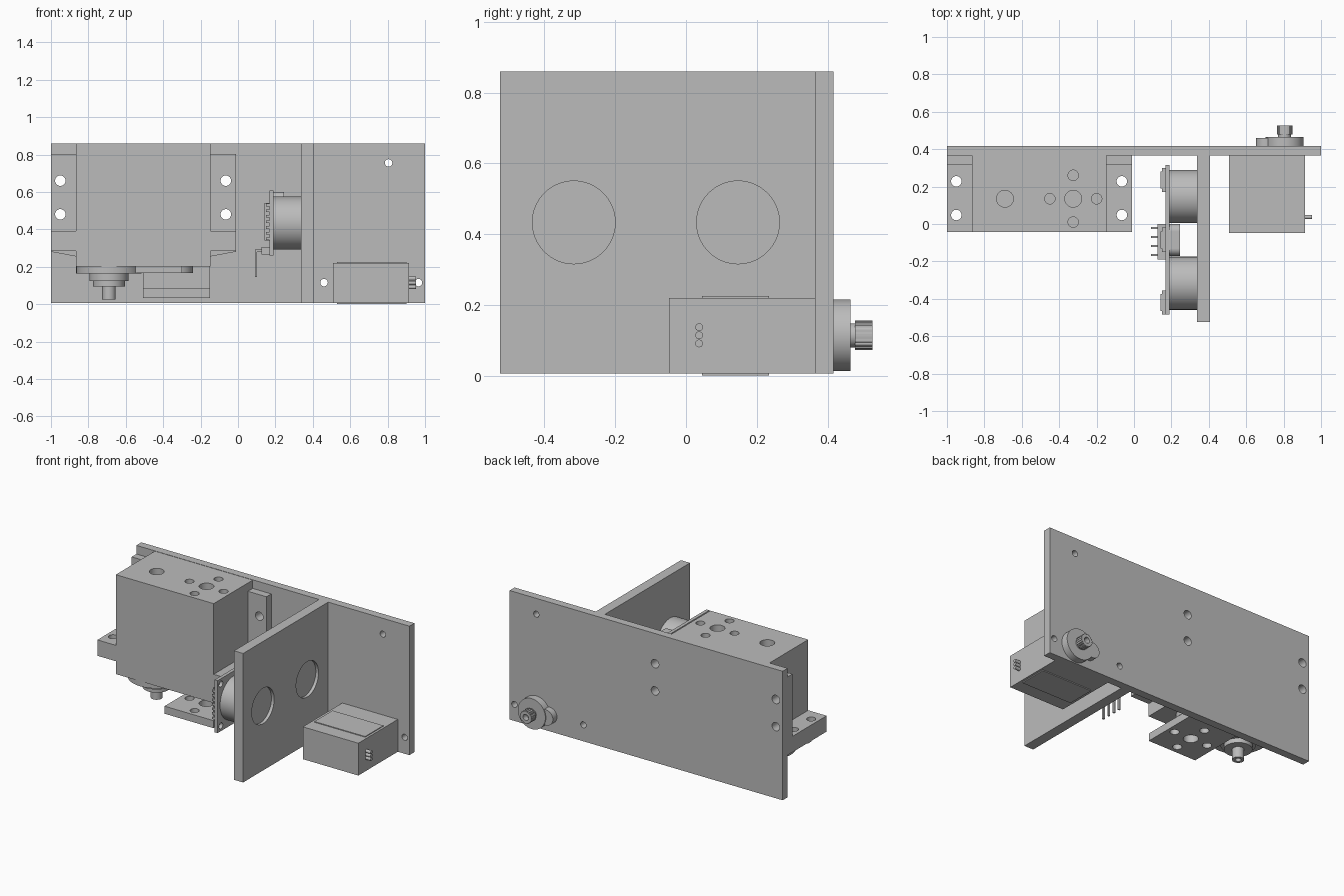
import bpy
import bmesh
import math
from mathutils import Matrix, Vector

cube = bpy.data.objects.get("Cube")
if cube:
    bpy.data.objects.remove(cube, do_unlink=True)

grey = bpy.data.materials.new("plain grey")
grey.use_nodes = True
colour = (0.5, 0.5, 0.5, 1)
grey.diffuse_color = colour
grey.node_tree.nodes["Principled BSDF"].inputs["Base Color"].default_value = colour

TURN = {"x": Matrix.Rotation(math.pi / 2, 4, "Y"),
        "y": Matrix.Rotation(-math.pi / 2, 4, "X"),
        "z": Matrix.Identity(4)}


def add_box(bm, x, y, z):
    lo, hi = Vector((x[0], y[0], z[0])), Vector((x[1], y[1], z[1]))
    m = Matrix.Translation((lo + hi) / 2) @ Matrix.Diagonal((hi - lo).to_4d())
    bmesh.ops.create_cube(bm, size=1, matrix=m)


def add_cyl(bm, axis, a, b, r, span, n=32):
    """Cylinder along an axis; a, b are the other two coordinates in order."""
    mid = sum(span) / 2
    c = {"x": (mid, a, b), "y": (a, mid, b), "z": (a, b, mid)}[axis]
    bmesh.ops.create_cone(bm, cap_ends=True, segments=n, radius1=r, radius2=r,
                          depth=span[1] - span[0],
                          matrix=Matrix.Translation(c) @ TURN[axis])


def finish(name, bm, smooth=False):
    mesh = bpy.data.meshes.new(name)
    bm.to_mesh(mesh)
    bm.free()
    mesh.materials.append(grey)
    ob = bpy.data.objects.new(name, mesh)
    bpy.context.collection.objects.link(ob)
    bpy.ops.object.select_all(action="DESELECT")
    ob.select_set(True)
    bpy.context.view_layer.objects.active = ob
    if smooth:
        bpy.ops.object.shade_smooth_by_angle(angle=math.radians(35))
    return ob


def box(name, x, y, z):
    bm = bmesh.new()
    add_box(bm, x, y, z)
    return finish(name, bm)


def cyl(name, *args, **kw):
    bm = bmesh.new()
    add_cyl(bm, *args, **kw)
    return finish(name, bm, True)


def drill(ob, holes, boxes=()):
    """Cut round holes and box slots out of a part."""
    bm = bmesh.new()
    for h in holes:
        add_cyl(bm, *h)
    for b in boxes:
        add_box(bm, *b)
    cutter = finish("cutter", bm)
    cutter.hide_render = True
    mod = ob.modifiers.new("holes", "BOOLEAN")
    mod.operation, mod.solver, mod.object = "DIFFERENCE", "EXACT", cutter
    bpy.context.view_layer.objects.active = ob
    bpy.ops.object.modifier_apply(modifier=mod.name)
    bpy.data.objects.remove(cutter, do_unlink=True)
    bpy.context.view_layer.objects.active = ob
    ob.select_set(True)
    bpy.ops.object.shade_smooth_by_angle(angle=math.radians(35))


def prism(name, outline, y):
    """Extrude an (x, z) outline along y."""
    bm = bmesh.new()
    face = bm.faces.new([bm.verts.new((px, y[0], pz)) for px, pz in outline])
    ext = bmesh.ops.extrude_face_region(bm, geom=[face])["geom"]
    bmesh.ops.translate(bm, vec=(0, y[1] - y[0], 0),
                        verts=[v for v in ext if isinstance(v, bmesh.types.BMVert)])
    bmesh.ops.recalc_face_normals(bm, faces=bm.faces)
    return finish(name, bm)


# Mounting panels
BACK, REAR = 0.365, 0.417
EARS = (-0.95, -0.065)
panel = box("back_panel", (-1, 1), (BACK, REAR), (0.006, 0.86))
through = (0.3, 0.5)
drill(panel, [("y", x, z, 0.028, through) for x in EARS for z in (0.48, 0.66)]
      + [("y", x, z, 0.02, through) for x, z in ((0.805, 0.755), (0.46, 0.115), (0.965, 0.115))])

SONAR_Y, SONAR_Z = (-0.317, 0.147), 0.433
divider = box("divider_panel", (0.338, 0.405), (-0.525, BACK), (0.006, 0.86))
drill(divider, [("x", y, SONAR_Z, 0.117, (0.385, 0.45), 64) for y in SONAR_Y])

# Distance sensor: board, barrels, crystal, chips and bent pins
board = box("sensor_board", (0.168, 0.19), (-0.485, 0.315), (0.26, 0.607))
drill(board, [("x", y, z, 0.02, (0.1, 0.3)) for y in (-0.45, 0.28) for z in (0.295, 0.572)])
for y in SONAR_Y:
    cyl("sensor_barrel", "x", y, SONAR_Z, 0.142, (0.19, 0.339), n=64)
bm = bmesh.new()
add_box(bm, (0.19, 0.245), (-0.13, -0.04), (0.52, 0.6))
for y in (-0.13, -0.04):
    add_cyl(bm, "x", y, 0.56, 0.04, (0.19, 0.245))
finish("sensor_crystal", bm, True)
for i, (y, z) in enumerate(((0.235, 0.44), (-0.085, 0.44), (-0.42, 0.44))):
    bm = bmesh.new()
    add_box(bm, (0.142, 0.168), (y - 0.045, y + 0.045), (z - 0.1, z + 0.1))
    for k in range(7):
        zc = z - 0.09 + 0.03 * k
        add_box(bm, (0.15, 0.168), (y - 0.065, y + 0.065), (zc - 0.007, zc + 0.007))
    finish("sensor_chip", bm)
box("pin_header", (0.125, 0.168), (-0.19, 0), (0.265, 0.305))
for k in range(4):
    y = -0.022 - 0.048 * k
    bm = bmesh.new()
    add_box(bm, (0.09, 0.168), (y - 0.006, y + 0.006), (0.279, 0.291))
    add_box(bm, (0.09, 0.102), (y - 0.006, y + 0.006), (0.145, 0.285))
    finish("sensor_pin", bm)

# Large servo
FRONT, SHAFT_X, IDLE_X, MID_Y = -0.043, -0.69, -0.325, 0.135
cluster = [(0, 0, 0.045), (0.125, 0, 0.028), (-0.125, 0, 0.028), (0, 0.125, 0.028), (0, -0.125, 0.028)]


def cluster_holes(span):
    return [("z", IDLE_X + dx, MID_Y + dy, r, span) for dx, dy, r in cluster]


body = box("large_servo_body", (-0.865, -0.148), (FRONT, BACK), (0.2, 0.858))
drill(body, cluster_holes((0.8, 0.9)) + [("z", SHAFT_X, MID_Y, 0.045, (0.8, 0.9))])
for side, x, hx in (("right", (-1, -0.865), EARS[0]), ("left", (-0.148, -0.012), EARS[1])):
    ear = box(side + "_servo_ear", x, (FRONT, BACK), (0.285, 0.39))
    drill(ear, [("z", hx, y, 0.028, (0.2, 0.5)) for y in (0.048, 0.228)])
    plate = box(side + "_ear_bracket", x, (0.315, BACK), (0.39, 0.803))
    drill(plate, [("y", hx, z, 0.028, (0.25, 0.42)) for z in (0.48, 0.66)])
    inner, outer = (x[1], x[0]) if side == "right" else x
    prism(side + "_ear_rib", [(inner, 0.255), (outer, 0.28), (outer, 0.286), (inner, 0.286)],
          (MID_Y - 0.02, MID_Y + 0.02))

# Large servo output: gear cover, collar and shaft
bm = bmesh.new()
add_cyl(bm, "z", SHAFT_X, MID_Y, 0.175, (0.165, 0.2), 48)
add_box(bm, (SHAFT_X, -0.3), (MID_Y - 0.1, MID_Y + 0.1), (0.166, 0.2))
add_cyl(bm, "z", -0.34, MID_Y, 0.1, (0.166, 0.2))
finish("gear_cover", bm, True)
cyl("shaft_collar", "z", SHAFT_X, MID_Y, 0.105, (0.125, 0.165))
cyl("shaft_bush", "z", SHAFT_X, MID_Y, 0.085, (0.095, 0.125))
shaft = cyl("large_servo_shaft", "z", SHAFT_X, MID_Y, 0.036, (0.025, 0.095), n=20)
drill(shaft, [("z", SHAFT_X, MID_Y, 0.018, (0, 0.07), 16)])

# Idler bracket below the large servo
shelf = box("idler_shelf", (-0.508, -0.15), (FRONT, BACK), (0.033, 0.083))
drill(shelf, cluster_holes((0, 0.15)))
box("idler_bracket", (-0.508, -0.15), (0.315, BACK), (0.083, 0.2))

# Small servo
SX, SZ = 0.805, 0.114
box("small_servo_body", (0.508, 0.915), (-0.048, BACK), (0.006, 0.22))
for z in ((0, 0.006), (0.22, 0.225)):
    box("small_servo_label", (0.528, 0.9), (0.045, 0.235), z)
for x, hx, slot in (((0.425, 0.508), 0.46, (0.41, 0.46)), ((0.915, 1), 0.965, (0.965, 1.02))):
    ear = box("small_servo_ear", x, (0.285, 0.335), (0.006, 0.22))
    drill(ear, [("y", hx, SZ, 0.022, (0.25, 0.4))], [(slot, (0.25, 0.4), (SZ - 0.008, SZ + 0.008))])
for k in (-1, 0, 1):
    cyl("servo_lead", "x", 0.037, SZ + 0.023 * k, 0.011, (0.915, 0.952), n=16)

# Small servo output behind the panel
cyl("output_boss", "y", SX, SZ, 0.101, (REAR - 0.01, 0.465), n=48)
cyl("idler_boss", "y", 0.705, SZ, 0.052, (REAR - 0.01, 0.46))
bm = bmesh.new()
add_cyl(bm, "y", SX, SZ, 0.034, (0.46, 0.48))
finish("output_neck", bm, True)
spline = cyl("output_spline", "y", SX, SZ, 0.042, (0.478, 0.527), n=24)
drill(spline, [("y", SX, SZ, 0.02, (0.49, 0.6), 16)],
      [((SX + 0.042 * math.cos(a) - 0.003, SX + 0.042 * math.cos(a) + 0.003), (0.47, 0.54),
        (SZ + 0.042 * math.sin(a) - 0.003, SZ + 0.042 * math.sin(a) + 0.003))
       for a in [math.tau * k / 20 for k in range(20)]])
